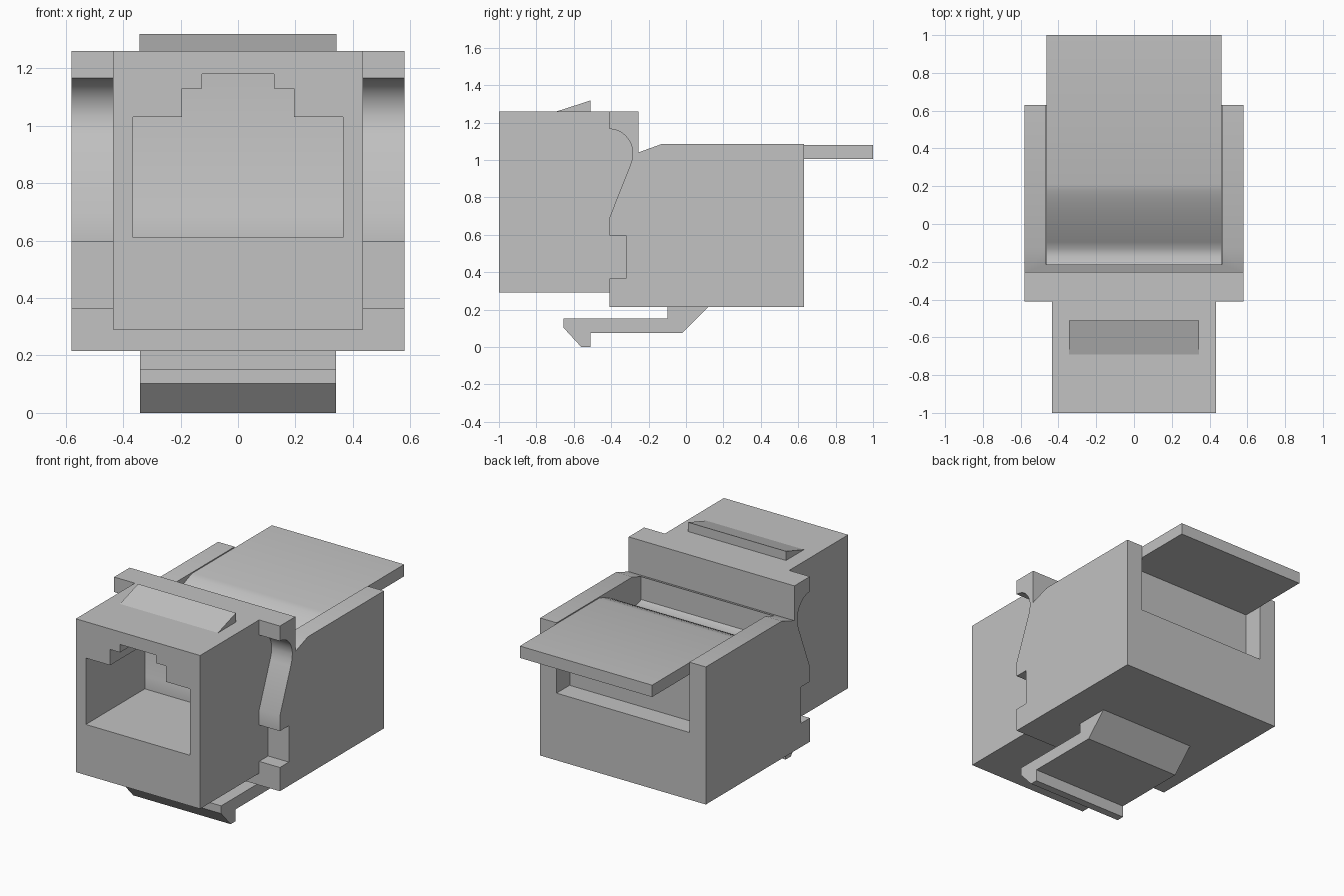
import bpy, bmesh, math

cube = bpy.data.objects.get("Cube")
if cube:
    bpy.data.objects.remove(cube, do_unlink=True)

grey = bpy.data.materials.new("light_grey_plastic")
grey.use_nodes = True
colour = (0.54, 0.54, 0.54, 1)
grey.diffuse_color = colour
grey.node_tree.nodes["Principled BSDF"].inputs["Base Color"].default_value = colour


def extrude(name, profile, start, end, axis="x"):
    """Extrude a closed profile: (y, z) points along x, or (x, z) points along y."""
    bm = bmesh.new()
    place = (lambda p, d: (d, *p)) if axis == "x" else (lambda p, d: (p[0], d, p[1]))
    rings = [[bm.verts.new(place(p, d)) for p in profile] for d in (start, end)]
    for ring in rings:
        bm.faces.new(ring)
    n = len(profile)
    for i in range(n):
        j = (i + 1) % n
        bm.faces.new((rings[0][i], rings[0][j], rings[1][j], rings[1][i]))
    bmesh.ops.recalc_face_normals(bm, faces=bm.faces)
    mesh = bpy.data.meshes.new(name)
    bm.to_mesh(mesh)
    bm.free()
    mesh.materials.append(grey)
    obj = bpy.data.objects.new(name, mesh)
    bpy.context.collection.objects.link(obj)
    return obj


def rect(a0, b0, a1, b1):
    return [(a0, b0), (a1, b0), (a1, b1), (a0, b1)]


def cut(target, cutter):
    """Apply a boolean difference, then remove the cutter."""
    cutter.hide_render = True
    bpy.context.view_layer.objects.active = target
    mod = target.modifiers.new("cut", "BOOLEAN")
    mod.operation, mod.solver, mod.object = "DIFFERENCE", "EXACT", cutter
    bpy.ops.object.modifier_apply(modifier=mod.name)
    bpy.data.objects.remove(cutter, do_unlink=True)


def smooth(obj, degrees):
    bpy.ops.object.select_all(action="DESELECT")
    obj.select_set(True)
    bpy.context.view_layer.objects.active = obj
    bpy.ops.object.shade_smooth_by_angle(angle=math.radians(degrees))


# Front housing with a stepped plug socket
front = extrude("front_housing", rect(-0.435, 0.29, 0.435, 1.26), -1, -0.41, "y")
half = [(0.365, 0.61), (0.365, 1.03), (0.195, 1.03), (0.195, 1.13), (0.125, 1.13), (0.125, 1.18)]
socket = half + [(-x, z) for x, z in reversed(half)]
cut(front, extrude("socket_cutter", socket, -1.2, -0.3, "y"))

# Rear housing with the raised flange at its front
rear = extrude("rear_housing", [
    (-0.41, 0.215), (0.63, 0.215), (0.63, 1.085), (-0.13, 1.085),
    (-0.255, 1.04), (-0.255, 1.26), (-0.41, 1.26)], -0.58, 0.58)

# Mounting recesses on both sides: a rounded finger groove and a square notch
arc = [(-0.41 + 0.125 * math.sin(t), 1.035 + 0.13 * math.cos(t))
       for t in [math.radians(7.5 * i) for i in range(13)]]
groove = [(-0.6, 1.165)] + arc + [(-0.289, 1.0), (-0.3, 0.967), (-0.41, 0.69), (-0.6, 0.69)]
notch = rect(-0.6, 0.365, -0.32, 0.595)
for side in (-1, 1):
    for shape in (groove, notch):
        cut(rear, extrude("side_cutter", shape, side * 0.435, side * 0.8))

# Open compartment at the top and back, filled by the curved cover
cut(rear, extrude("compartment_cutter", rect(-0.215, 0.64, 0.8, 1.4), -0.465, 0.465))
smooth(rear, 25)

slope = [(0.21 - 0.34 * s, 1.08 - 0.18 * s ** 1.3) for s in [i / 10 for i in range(11)]]
cover = extrude("rear_cover", [(1, 1.005), (1, 1.08)] + slope + [
    (-0.17, 0.895), (-0.215, 0.91), (-0.215, 0.64), (0.5, 0.64), (0.5, 1.005)], -0.463, 0.463)
smooth(cover, 30)

# Wedge catch on the top
extrude("top_catch", [(-0.69, 1.26), (-0.51, 1.26), (-0.51, 1.318)], -0.343, 0.343)

# Springy latch arm underneath, with a hooked tip
extrude("bottom_latch", [
    (0.12, 0.215), (-0.02, 0.075), (-0.51, 0.075), (-0.51, 0), (-0.56, 0),
    (-0.655, 0.103), (-0.655, 0.152), (-0.1, 0.152), (-0.1, 0.215)], -0.341, 0.341)
